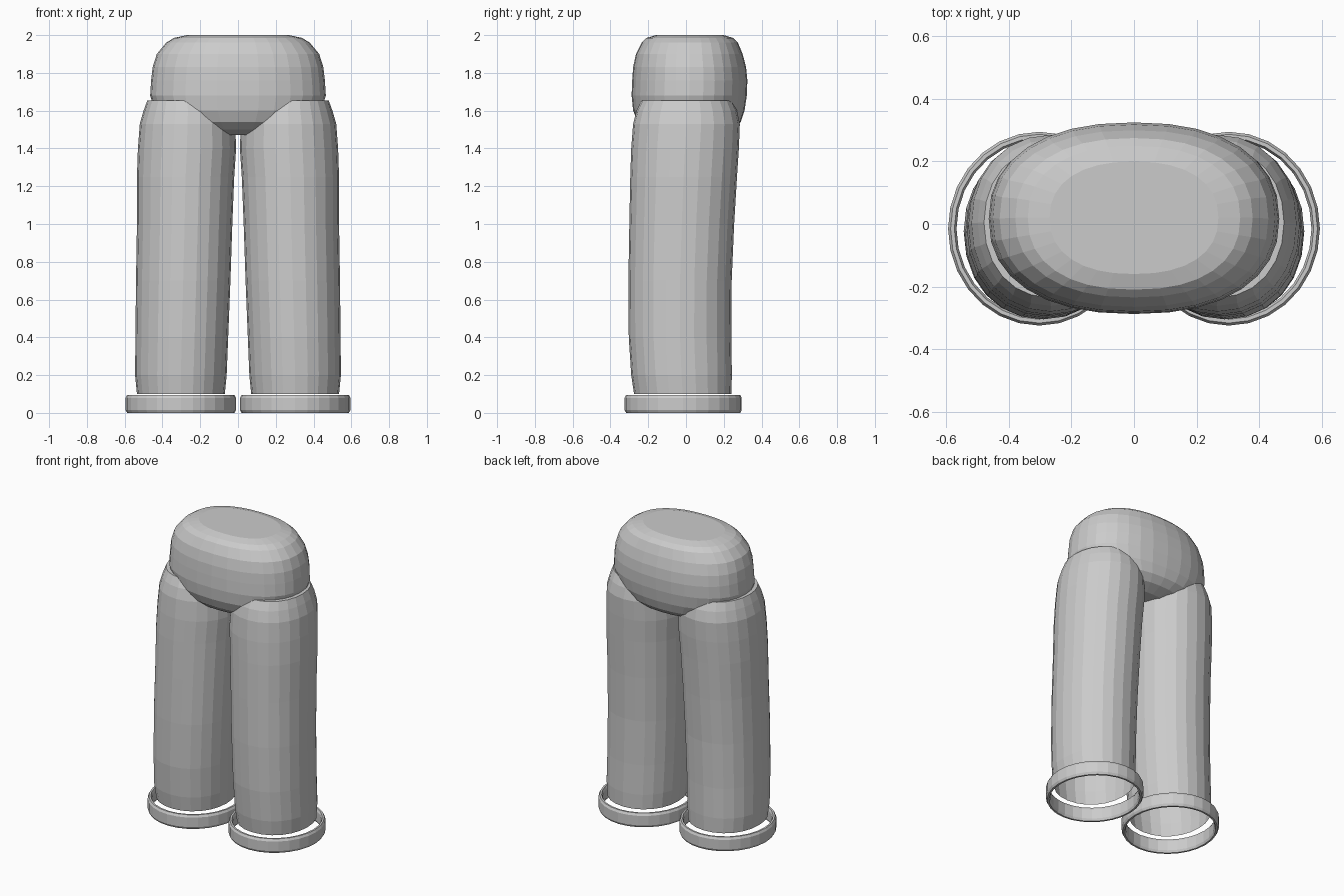
import bpy, bmesh, math

if "Cube" in bpy.data.objects:
    bpy.data.objects.remove(bpy.data.objects["Cube"])

grey = bpy.data.materials.new("plain grey")
grey.diffuse_color = (0.6, 0.6, 0.6, 1)
grey.use_nodes = True
grey.node_tree.nodes["Principled BSDF"].inputs["Base Color"].default_value = grey.diffuse_color


def oval(cx, cy, rx, ry, z, n, power=2.0):
    """Loop of points on a (super)ellipse at height z."""
    pts = []
    for i in range(n):
        a = 2 * math.pi * i / n
        c, s = math.cos(a), math.sin(a)
        x = math.copysign(abs(c) ** (2 / power), c)
        y = math.copysign(abs(s) ** (2 / power), s)
        pts.append((cx + rx * x, cy + ry * y, z))
    return pts


def loft(name, loops, cap_bottom=False, cap_top=False, closed=False):
    """Skin a stack of loops, ordered bottom to top."""
    bm = bmesh.new()
    rows = [[bm.verts.new(p) for p in loop] for loop in loops]
    n = len(rows[0])
    pairs = list(zip(rows, rows[1:]))
    if closed:
        pairs.append((rows[-1], rows[0]))
    for lo, hi in pairs:
        for i in range(n):
            j = (i + 1) % n
            bm.faces.new((lo[i], lo[j], hi[j], hi[i]))
    if cap_bottom:
        bm.faces.new(rows[0][::-1])
    if cap_top:
        bm.faces.new(rows[-1])
    bmesh.ops.recalc_face_normals(bm, faces=bm.faces)
    mesh = bpy.data.meshes.new(name)
    bm.to_mesh(mesh)
    bm.free()
    mesh.materials.append(grey)
    obj = bpy.data.objects.new(name, mesh)
    bpy.context.collection.objects.link(obj)
    return obj


# Hips: z, half width, front y, back y
hips = [(1.47, 0.20, -0.14, 0.18), (1.50, 0.30, -0.21, 0.25),
        (1.54, 0.38, -0.255, 0.29), (1.60, 0.44, -0.28, 0.31),
        (1.68, 0.465, -0.288, 0.322), (1.76, 0.46, -0.285, 0.325),
        (1.83, 0.452, -0.28, 0.318), (1.90, 0.43, -0.265, 0.30),
        (1.96, 0.38, -0.235, 0.275), (1.985, 0.34, -0.21, 0.25),
        (2.00, 0.27, -0.16, 0.20)]
loft("hips", [oval(0, (f + b) / 2, w, (b - f) / 2, z, 32, 2.3) for z, w, f, b in hips],
     cap_bottom=True, cap_top=True)

# Trouser leg: z, inner x, outer x, front y, back y
leg = [(0.10, 0.07, 0.535, -0.275, 0.24), (0.20, 0.06, 0.545, -0.29, 0.243),
       (0.40, 0.052, 0.543, -0.303, 0.24), (0.70, 0.04, 0.54, -0.305, 0.242),
       (1.00, 0.03, 0.535, -0.30, 0.255), (1.25, 0.02, 0.535, -0.295, 0.27),
       (1.40, 0.01, 0.53, -0.29, 0.28), (1.53, 0.015, 0.52, -0.28, 0.285),
       (1.60, 0.03, 0.50, -0.262, 0.27), (1.655, 0.06, 0.48, -0.235, 0.245)]

# Ankle ring cross-section: inset from the outer edge, z
band = [(0.008, 0.0), (0.0, 0.015), (0.0, 0.08), (0.008, 0.095),
        (0.02, 0.095), (0.027, 0.08), (0.027, 0.015), (0.02, 0.0)]

for side, s in (("left", 1), ("right", -1)):
    loft(side + "_leg",
         [oval(s * (a + b) / 2, (f + k) / 2, (b - a) / 2, (k - f) / 2, z, 24, 2.1)
          for z, a, b, f, k in leg], cap_top=True)
    loft(side + "_ankle_ring",
         [oval(s * 0.303, -0.015, 0.292 - d, 0.31 - d, z, 28) for d, z in band],
         closed=True)
